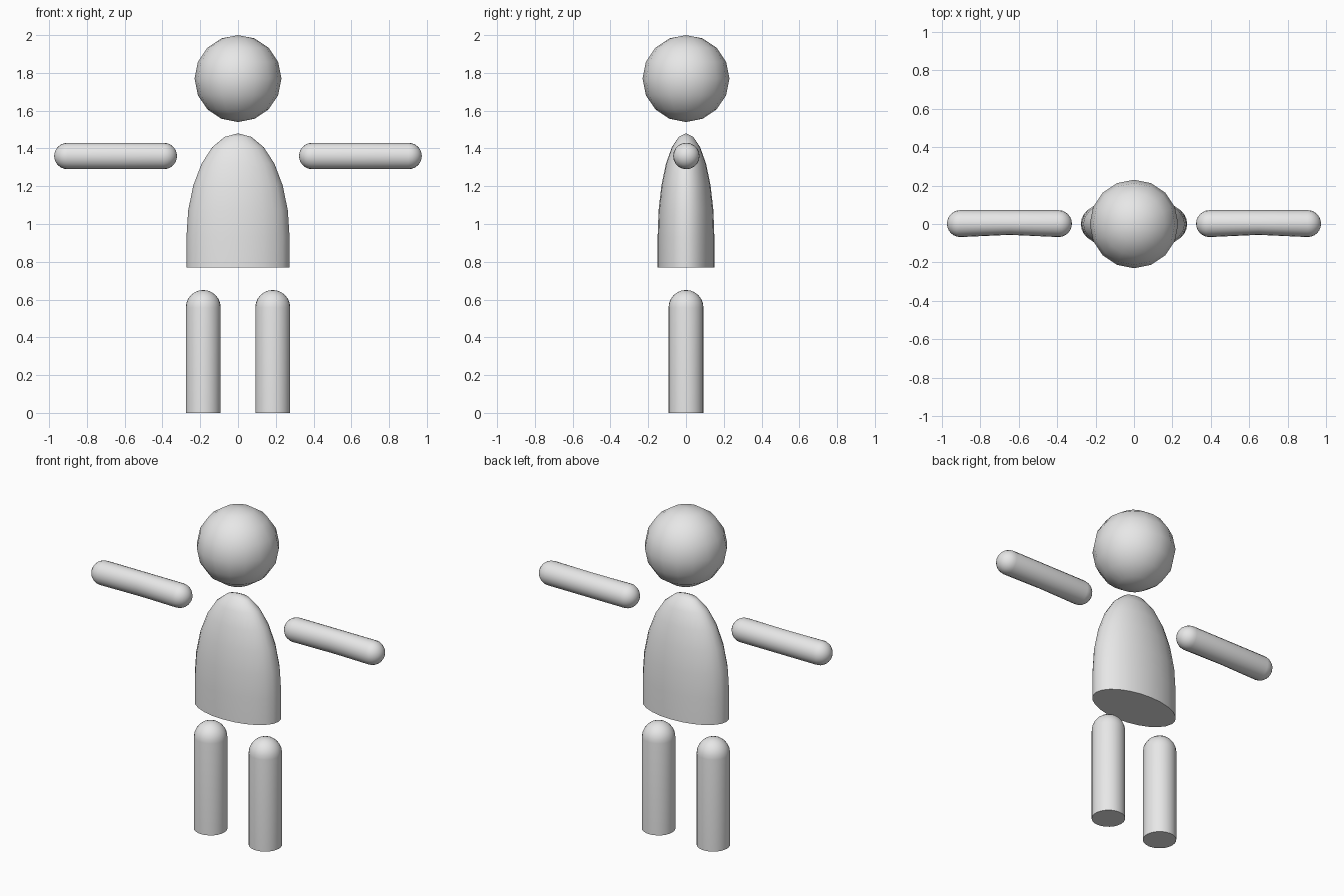
import bpy, bmesh, math
from mathutils import Matrix

if "Cube" in bpy.data.objects:
    bpy.data.objects.remove(bpy.data.objects["Cube"])

grey = bpy.data.materials.new("plain grey")
grey.diffuse_color = (0.8, 0.8, 0.8, 1)
grey.use_nodes = True
grey.node_tree.nodes["Principled BSDF"].inputs["Base Color"].default_value = grey.diffuse_color


def lathe(name, profile, segs, matrix):
    """Spin (radius, height) points around z; radius 0 makes a pole, open ends are capped."""
    bm = bmesh.new()
    rings = []
    for r, h in profile:
        count = segs if r > 1e-5 else 1
        rings.append([bm.verts.new((r * math.cos(math.tau * i / segs),
                                    r * math.sin(math.tau * i / segs), h))
                      for i in range(count)])
    for a, b in zip(rings, rings[1:]):
        for i in range(segs):
            j = (i + 1) % segs
            quad = [a[i % len(a)], a[j % len(a)], b[j % len(b)], b[i % len(b)]]
            bm.faces.new(list(dict.fromkeys(quad)))
    for ring in (rings[0], rings[-1]):
        if len(ring) > 1:
            bm.faces.new(ring)
    bm.transform(matrix)
    bmesh.ops.recalc_face_normals(bm, faces=bm.faces)
    mesh = bpy.data.meshes.new(name)
    bm.to_mesh(mesh)
    bm.free()
    mesh.materials.append(grey)
    obj = bpy.data.objects.new(name, mesh)
    bpy.context.collection.objects.link(obj)
    bpy.ops.object.select_all(action='DESELECT')
    obj.select_set(True)
    bpy.context.view_layer.objects.active = obj
    bpy.ops.object.shade_smooth_by_angle(angle=math.radians(40))
    return obj


def dome(radius, base, height, steps):
    """Quarter-ellipse profile from the rim up to the pole."""
    pts = [(radius * math.cos(math.pi / 2 * i / steps),
            base + height * math.sin(math.pi / 2 * i / steps)) for i in range(steps)]
    return pts + [(0, base + height)]


# Head: low-resolution ball
half = dome(0.23, 0, 0.23, 4)
lathe("head", [(r, -h) for r, h in half[:0:-1]] + half, 16,
      Matrix.Translation((0, 0, 1.77)))

# Torso: flattened bullet with a flat bottom
lathe("torso", [(0.273, 0.77)] + dome(0.273, 0.93, 0.55, 6), 24,
      Matrix.Diagonal((1, 0.55, 1, 1)))

# Arm: capsule lying along x, slightly pinched halfway on the front
R, L = 0.07, 0.325
cap = dome(R, L - R, R, 6)
arm_profile = [(r, -h) for r, h in cap[::-1]] + [(R, 0)] + cap

for side, sx in (("right", -1), ("left", 1)):
    place = (Matrix.Translation((sx * 0.648, 0.002, 1.36))
             @ Matrix.Rotation(math.pi / 2, 4, 'Y'))
    arm = lathe(side + "_arm", arm_profile, 20, place)
    for v in arm.data.vertices:
        if abs(v.co.x - sx * 0.648) < 0.01 and v.co.y < 0:
            v.co.y *= 0.83
    # Leg: upright post with a rounded top and flat foot
    lathe(side + "_leg", [(0.0925, 0)] + dome(0.0925, 0.558, 0.0925, 6), 24,
          Matrix.Translation((sx * 0.184, 0, 0)))
